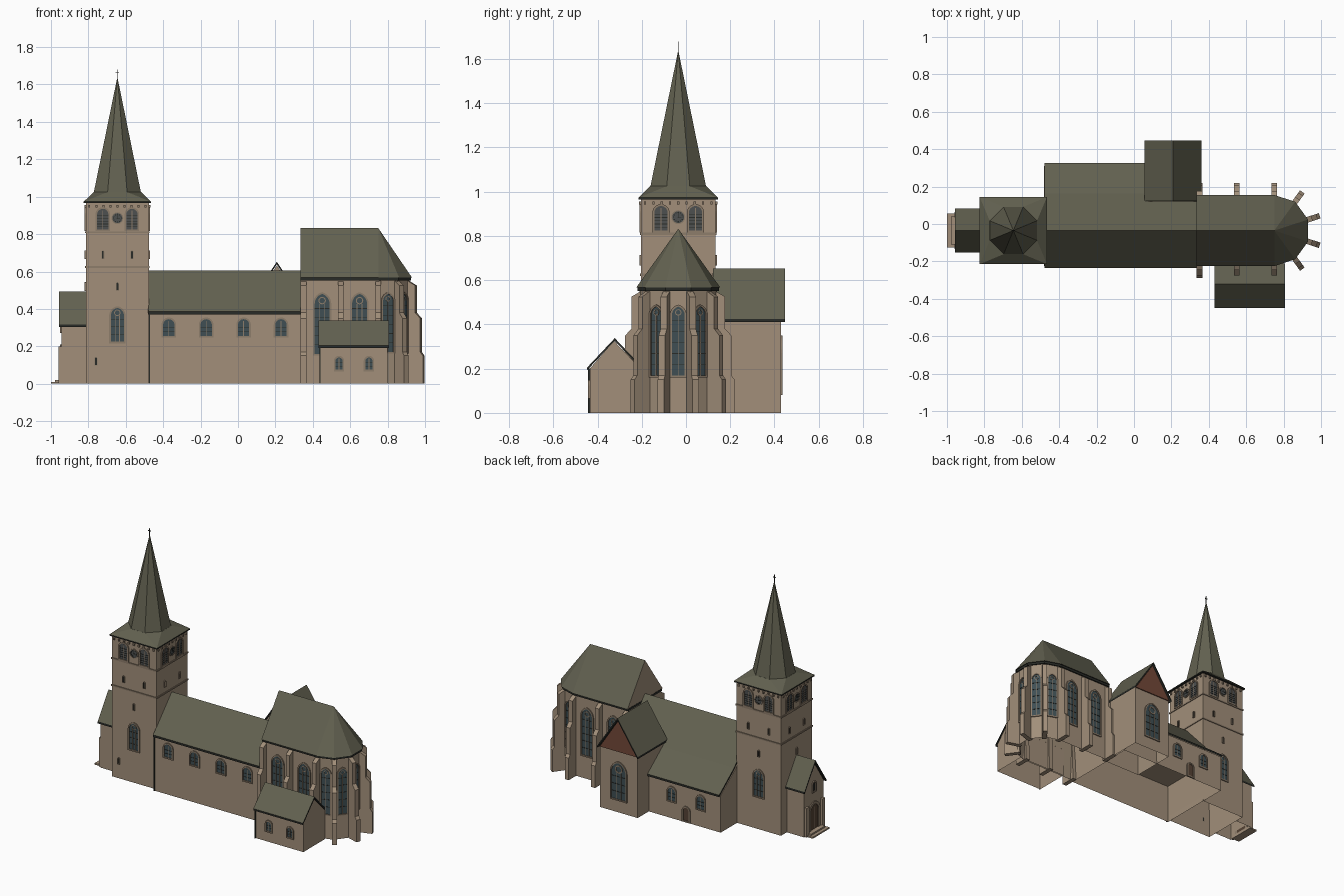
import bpy, bmesh
from math import sin, cos, pi, radians, acos, sqrt
from mathutils import Matrix, Vector

if "Cube" in bpy.data.objects:
    bpy.data.objects.remove(bpy.data.objects["Cube"])

CY = -0.035          # long axis of the church
TX = -0.645          # tower centre


def mat(name, r, g, b):
    m = bpy.data.materials.new(name)
    m.diffuse_color = (r, g, b, 1)
    m.use_nodes = True
    m.node_tree.nodes["Principled BSDF"].inputs["Base Color"].default_value = m.diffuse_color
    return m


STONE = mat("tan_stone", .36, .275, .195)
TRIM = mat("trim_stone", .27, .205, .145)
SLATE = mat("olive_slate", .122, .119, .08)
DARK = mat("dark_metal", .022, .024, .02)
GLASS = mat("blue_grey_glass", .05, .078, .088)
LOUVRE = mat("grey_louvre", .075, .08, .08)
BRICK = mat("red_gable_tiles", .17, .065, .04)
WOOD = mat("door_wood", .09, .055, .035)


def finish(name, bm, mats, rule=None):
    bmesh.ops.recalc_face_normals(bm, faces=bm.faces)
    bm.normal_update()
    if rule:
        for f in bm.faces:
            f.material_index = rule(f.normal)
    me = bpy.data.meshes.new(name)
    bm.to_mesh(me)
    bm.free()
    for m in mats:
        me.materials.append(m)
    ob = bpy.data.objects.new(name, me)
    bpy.context.collection.objects.link(ob)
    return ob


def loft(bm, a, b, idx=0):
    """Closed solid between two matching outlines."""
    va, vb = [bm.verts.new(p) for p in a], [bm.verts.new(p) for p in b]
    n = len(a)
    fs = [bm.faces.new(va), bm.faces.new(vb[::-1])]
    fs += [bm.faces.new((va[i], va[(i + 1) % n], vb[(i + 1) % n], vb[i])) for i in range(n)]
    for f in fs:
        f.material_index = idx


def to3(u, z, axis, v):
    return {'x': (v, u, z), 'y': (u, v, z), 'z': (u, z, v)}[axis]


def prism(name, pts, axis, v0, v1, m, hollow=0, rule=None):
    """Extrude a 2D profile along an axis; hollow scoops the inside out from below."""
    bm = bmesh.new()
    loft(bm, [to3(u, z, axis, v0) for u, z in pts], [to3(u, z, axis, v1) for u, z in pts])
    if hollow:
        bmesh.ops.recalc_face_normals(bm, faces=bm.faces)
        bm.normal_update()
        f = next(f for f in bm.faces if f.normal.z < -.9)
        bmesh.ops.inset_region(bm, faces=[f], thickness=.03)
        for v in f.verts:
            v.co.z += hollow
    return finish(name, bm, m if isinstance(m, list) else [m], rule)


def box(name, x0, x1, y0, y1, z0, z1, m, hollow=0):
    return prism(name, [(y0, z0), (y1, z0), (y1, z1), (y0, z1)], 'x', x0, x1, m, hollow)


def roof(name, line, axis, v0, v1, t=.014):
    """Thin sheet roof with dark edges and underside."""
    pts = line + [(u, z - t) for u, z in reversed(line)]
    return prism(name, pts, axis, v0, v1, [SLATE, DARK], rule=lambda n: 0 if n.z > .1 else 1)


def hull(name, pts, mats, rule):
    bm = bmesh.new()
    for p in pts:
        bm.verts.new(p)
    r = bmesh.ops.convex_hull(bm, input=bm.verts)
    bmesh.ops.dissolve_limit(bm, angle_limit=.01, verts=bm.verts, edges=bm.edges)
    return finish(name, bm, mats, rule)


# ---------- windows: plates in local space, outward is -y ----------
def arch(a, h, k, g=0, n=7):
    """Arched outline of half width a, height h; k=1 round, above 1 pointed; g grows it."""
    R = a * k
    s = h - sqrt(R * R - (R - a) ** 2)
    c, Rg = a - R, R + g
    t = acos(-c / Rg)
    right = [(c + Rg * cos(t * i / n), s + Rg * sin(t * i / n)) for i in range(n + 1)]
    left = [(-x, z) for x, z in reversed(right[:-1])]
    return [(-a - g, -g), (a + g, -g)] + right + left


def circle(r, z=0, n=16):
    return [(r * cos(2 * pi * i / n), z + r * sin(2 * pi * i / n)) for i in range(n)]


def plate(bm, pts, y, idx):
    loft(bm, [(x, y, z) for x, z in pts], [(x, .003, z) for x, z in pts], idx)


def ring(bm, outer, inner, y, idx):
    rows = [[bm.verts.new((x, d, z)) for x, z in o]
            for o, d in ((outer, .003), (outer, y), (inner, y), (inner, .003))]
    n = len(outer)
    for r in range(4):
        a, b = rows[r], rows[(r + 1) % 4]
        for i in range(n):
            j = (i + 1) % n
            bm.faces.new((a[i], a[j], b[j], b[i])).material_index = idx


def bar(bm, x0, x1, z0, z1, y, idx):
    plate(bm, [(x0, z0), (x1, z0), (x1, z1), (x0, z1)], y, idx)


def place(ob, x, y, z, deg):
    ob.matrix_world = Matrix.Translation((x, y, z)) @ Matrix.Rotation(radians(deg), 4, 'Z')


def window(name, x, y, z, deg, w, h, k=1.0, lights=2, bars=0, rose=False, fill=GLASS, frame=.009):
    bm = bmesh.new()
    a = w / 2
    plate(bm, arch(a, h, k), -.001, 0)
    ring(bm, arch(a, h, k, frame), arch(a, h, k), -.007, 1)
    spring = h - a * sqrt(2 * k - 1)
    top = spring if rose else h - a * .3
    for i in range(1, lights):
        mx = -a + w * i / lights
        bar(bm, mx - .002, mx + .002, 0, top, -.004, 1)
    for i in range(1, bars + 1):
        bz = spring * i / (bars + .5)
        bar(bm, -a, a, bz - .0015, bz + .0015, -.003, 2)
    if rose:
        ring(bm, circle(a * .5, spring + a * .45), circle(a * .36, spring + a * .45), -.004, 1)
    place(finish(name, bm, [fill, TRIM, DARK]), x, y, z, deg)


# ---------- tower ----------
H = .168
box("tower_walls", TX - H, TX + H, CY - H, CY + H, 0, .975, STONE, .9)
for z in (.625, .81):
    g = H + .005
    box("tower_string_course", TX - g, TX + g, CY - g, CY + g, z - .005, z + .005, TRIM)
sq = [(TX + sx * .18, CY + sy * .18) for sx in (-1, 1) for sy in (-1, 1)]
octo = [(TX + .137 * cos(pi / 8 + i * pi / 4), CY + .137 * sin(pi / 8 + i * pi / 4)) for i in range(8)]
under = lambda n: 1 if n.z < .05 else 0
hull("tower_roof_skirt", [(x, y, z) for x, y in sq for z in (.965, .973)] + [(x, y, 1.025) for x, y in octo],
     [SLATE, DARK], under)
hull("spire", [(x, y, 1.02) for x, y in octo] + [(TX, CY, 1.64)], [SLATE, DARK], under)
box("spire_cross_pole", TX - .002, TX + .002, CY - .002, CY + .002, 1.62, 1.68, DARK)
box("spire_cross_arm", TX - .01, TX + .01, CY - .002, CY + .002, 1.66, 1.664, DARK)

for deg in (0, 90, 180, 270):
    t = radians(deg)
    out, side = Vector((sin(t), -cos(t))), Vector((cos(t), sin(t)))
    at = lambda s: Vector((TX, CY)) + out * H + side * s
    for s in (-.078, .078):
        p = at(s)
        window("bell_opening", p.x, p.y, .825, deg, .06, .11, 1.0, 2, 5, fill=LOUVRE)
        window("tower_slit", p.x, p.y, .67, deg, .01, .04, 1.0, 1, fill=DARK, frame=.003)
    p = at(0)
    window("tower_slit", p.x, p.y, .50, deg, .01, .04, 1.0, 1, fill=DARK, frame=.003)
    if deg in (0, 180):
        window("tower_tall_window", p.x, p.y, .225, deg, .07, .18, 1.2, 3, 3, True)
    # clock face with hour marks and hands
    bm = bmesh.new()
    plate(bm, circle(.029), -.003, 0)
    ring(bm, circle(.032), circle(.027), -.006, 1)
    for i in range(12):
        cx, cz = .021 * cos(i * pi / 6), .021 * sin(i * pi / 6)
        bar(bm, cx - .0025, cx + .0025, cz - .0025, cz + .0025, -.005, 2)
    bar(bm, -.0015, .0015, -.004, .02, -.006, 2)
    bar(bm, -.004, .014, -.0015, .0015, -.006, 2)
    place(finish("clock_face", bm, [LOUVRE, TRIM, DARK]), p.x, p.y, .885, deg)
    # corbels under the eaves
    bm = bmesh.new()
    for i in range(9):
        cx = -.15 + i * .0375
        bar(bm, cx - .005, cx + .005, .942, .956, -.009, 0)
    place(finish("tower_corbels", bm, [TRIM]), p.x, p.y, 0, deg)
window("tower_slit", -.76, CY - H, .10, 0, .01, .04, 1.0, 1, fill=DARK, frame=.003)

# ---------- nave with north aisle ----------
prism("nave_walls", [(-.225, 0), (.31, 0), (.31, .255), (.15, .375), (CY, .588), (-.225, .378)],
      'x', -.48, .34, STONE, .25)
roof("nave_roof", [(-.236, .385), (CY, .605), (.162, .388), (.325, .262)], 'x', -.479, .34)
for x in (-.37, -.17, .03, .23):
    window("nave_window", x, -.225, .255, 0, .06, .09, 1.0, 2, 2)
for x in (-.33, -.11):
    window("aisle_window", x, .31, .12, 180, .055, .09, 1.0, 2, 2)
window("aisle_door", -.22, .31, .012, 180, .045, .09, 1.0, 1, fill=WOOD)
box("nave_downpipe", -.476, -.47, -.233, -.225, 0, .38, DARK)

# ---------- north transept ----------
TC = .2075
prism("transept_walls", [(.065, 0), (.35, 0), (.35, .418), (TC, .632), (.065, .418)], 'y', .12, .43, STONE, .4)
roof("transept_roof", [(.055, .425), (TC, .652), (.36, .425)], 'y', .122, .447)
prism("transept_gable_tiles", [(.066, .418), (.349, .418), (TC, .632)], 'y', .425, .437, BRICK)
window("transept_window", TC, .43, .09, 180, .11, .25, 1.3, 3, 3, True)

# ---------- chancel and apse ----------
AX = .75


def plan(r, x0):
    arc = [(AX + r * cos(radians(d)), CY + r * sin(radians(d))) for d in (-90, -54, -18, 18, 54, 90)]
    return [(x0, CY - r)] + arc + [(x0, CY + r)]


prism("chancel_walls", plan(.175, .335), 'z', 0, .56, STONE, .5)
prism("chancel_cornice", plan(.184, .334), 'z', .552, .568, DARK)
hull("chancel_roof", [(x, y, .567) for x, y in plan(.19, .335)] + [(.335, CY, .832), (AX, CY, .832)],
     [SLATE, DARK, STONE], lambda n: 1 if n.z < -.5 else 2 if n.x < -.9 else 0)

# stepped buttresses around the chancel
step = [(.15, 0), (.255, 0), (.255, .15), (.24, .17), (.24, .35), (.212, .38), (.212, .525), (.17, .55)]
spots = [(x, d) for x in (.35, .55, AX) for d in (-90, 90)] + [(AX, d) for d in (-54, -18, 18, 54)]
for x, d in spots:
    ob = prism("buttress", step, 'y', -.015, .015, STONE)
    place(ob, x, CY, 0, d)

for x in (.45, .65):
    for deg, s in ((0, -1), (180, 1)):
        window("chancel_window", x, CY + s * .175, .16, deg, .08, .32, 1.4, 3, 5, True)
for d in (-72, -36, 0, 36, 72):
    r = .175 * cos(radians(18))
    window("apse_window", AX + r * cos(radians(d)), CY + r * sin(radians(d)), .17, d + 90,
           .058, .31, 1.4, 2, 5, True)

# ---------- south annex ----------
prism("annex_walls", [(-.435, 0), (-.2, 0), (-.2, .195), (-.325, .325), (-.435, .2)], 'x', .435, .8, STONE, .18)
roof("annex_roof", [(-.448, .204), (-.322, .338), (-.212, .221)], 'x', .43, .806, .012)
for x in (.54, .7):
    window("annex_window", x, -.435, .075, 0, .038, .065, 1.0, 2, 2)
box("annex_downpipe", .435, .441, -.442, -.435, 0, .2, DARK)

# ---------- west porch ----------
prism("porch_walls", [(CY - .105, 0), (CY + .105, 0), (CY + .105, .315), (CY, .472), (CY - .105, .315)],
      'x', -.945, -.81, STONE, .3)
roof("porch_roof", [(CY - .117, .318), (CY, .492), (CY + .117, .318)], 'x', -.957, -.812)
window("porch_door", -.945, CY, .02, -90, .085, .17, 1.2, 2, fill=WOOD, frame=.02)
window("porch_niche", -.945, CY, .28, -90, .025, .06, 1.0, 1, fill=DARK)
for s in (-1, 1):
    y = CY + s * .085
    box("porch_pier", -.96, -.94, y - .014, y + .014, 0, .2, STONE)
box("porch_step_lower", -1, -.94, CY - .09, CY + .09, 0, .01, STONE)
box("porch_step_upper", -.978, -.94, CY - .075, CY + .075, .01, .02, STONE)
